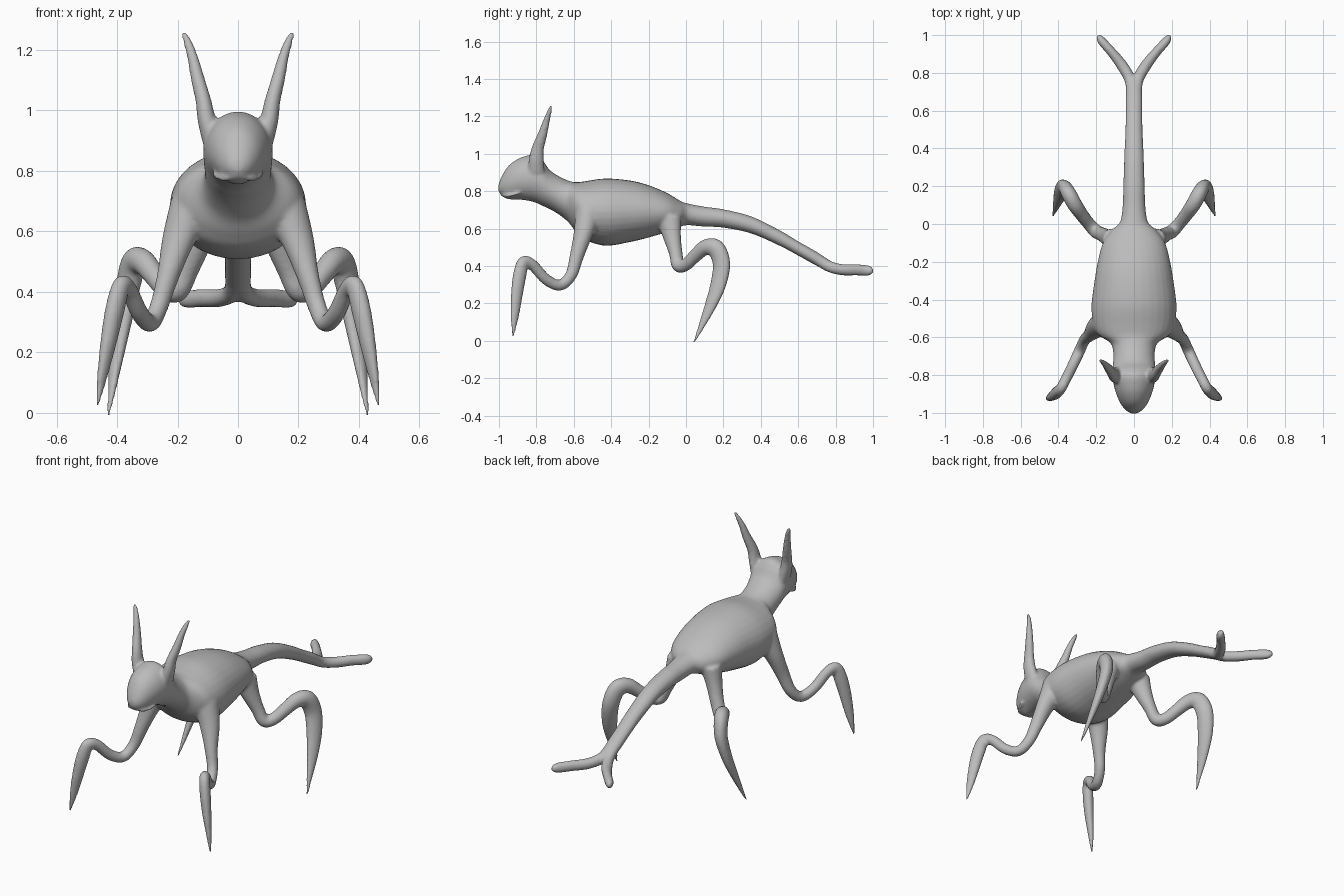
import bpy, bmesh, math
from mathutils import Vector

SIDES, STEPS = 32, 5


def spline(rows):
    """Catmull-Rom interpolation through rows of any length."""
    out = []
    for i in range(len(rows) - 1):
        p0, p1, p2, p3 = (rows[max(0, min(len(rows) - 1, i + k))] for k in (-1, 0, 1, 2))
        for s in range(STEPS):
            t = s / STEPS
            out.append([0.5 * (2 * b + (c - a) * t + (2 * a - 5 * b + 4 * c - d) * t * t
                               + (3 * b - a - 3 * c + d) * t ** 3)
                        for a, b, c, d in zip(p0, p1, p2, p3)])
    return out + [list(rows[-1])]


def skin(bm, rings):
    """Bridge closed rings and cap both ends."""
    loops = [[bm.verts.new(p) for p in r] for r in rings]
    for a, b in zip(loops, loops[1:]):
        for i in range(SIDES):
            j = (i + 1) % SIDES
            bm.faces.new((a[i], a[j], b[j], b[i]))
    bm.faces.new(loops[0][::-1])
    bm.faces.new(loops[-1])


def trunk(bm, rows):
    """Upright sections: y, top, bottom, half width."""
    rings = []
    for y, top, bot, w in spline(rows):
        ring = []
        for k in range(SIDES):
            a = 2 * math.pi * k / SIDES
            ring.append((w * math.cos(a), y, (top + bot) / 2 + (top - bot) / 2 * math.sin(a)))
        rings.append(ring)
    skin(bm, rings)


def limb(bm, rows, ref):
    """Mirrored pair of tubes: x, y, z, half size along ref, half size across it."""
    rows = spline(rows)
    pts = [Vector(r[:3]) for r in rows]
    for side in (1, -1):
        rings = []
        for i, r in enumerate(rows):
            t = (pts[min(i + 1, len(pts) - 1)] - pts[max(i - 1, 0)]).normalized()
            u = Vector(ref)
            u = (u - t * u.dot(t)).normalized()
            v = t.cross(u)
            ring = []
            for k in range(SIDES):
                a = 2 * math.pi * k / SIDES
                p = pts[i] + u * (max(r[3], .003) * math.cos(a)) + v * (max(r[4], .003) * math.sin(a))
                ring.append((p.x * side, p.y, p.z))
            rings.append(ring)
        skin(bm, rings)


bm = bmesh.new()

# head, neck, torso and tail in one sweep
trunk(bm, [
    (-1.003, .835, .80, .018), (-.985, .88, .775, .045), (-.95, .935, .757, .072),
    (-.90, .972, .755, .094), (-.85, .99, .75, .108), (-.80, .995, .737, .115),
    (-.765, .965, .72, .114), (-.73, .915, .705, .111), (-.68, .88, .675, .110),
    (-.63, .857, .635, .125), (-.59, .848, .585, .185), (-.54, .853, .54, .215),
    (-.43, .868, .508, .225), (-.30, .857, .528, .209), (-.20, .832, .552, .192),
    (-.10, .79, .582, .165), (-.03, .748, .61, .115), (.01, .734, .618, .074),
    (.10, .717, .61, .060), (.20, .703, .605, .057), (.35, .665, .573, .052),
    (.50, .592, .508, .046), (.60, .532, .455, .044), (.70, .475, .40, .043),
    (.78, .422, .362, .026)])

# tail fork
limb(bm, [(.012, .68, .45, .028, .03), (.02, .76, .40, .03, .03), (.06, .835, .38, .03, .03),
          (.12, .912, .379, .03, .025), (.165, .962, .376, .03, .024),
          (.184, .988, .375, .022, .018), (.192, 1.0, .375, .008, .008)], (0, 0, 1))

# ears
limb(bm, [(.088, -.80, .90, .03, .045), (.104, -.80, .97, .03, .04), (.114, -.792, 1.03, .026, .033),
          (.132, -.768, 1.10, .023, .026), (.151, -.745, 1.18, .018, .018),
          (.170, -.727, 1.235, .014, .011), (.182, -.719, 1.262, .006, .006)], (1, 0, 0))

# front legs
limb(bm, [(.155, -.52, .68, .07, .075), (.198, -.55, .57, .055, .05), (.232, -.585, .45, .036, .038),
          (.262, -.615, .35, .03, .032), (.29, -.675, .297, .03, .03), (.325, -.75, .33, .029, .03),
          (.36, -.82, .405, .028, .03), (.385, -.868, .42, .028, .034), (.405, -.889, .35, .03, .038),
          (.425, -.904, .25, .026, .034), (.447, -.915, .13, .016, .024),
          (.466, -.927, .02, .005, .007)], (.85, .5, 0))

# hind legs
limb(bm, [(.105, -.09, .65, .06, .07), (.135, -.075, .56, .045, .05), (.168, -.055, .47, .038, .036),
          (.20, -.04, .402, .037, .035), (.238, 0, .408, .034, .034), (.277, .05, .455, .036, .036),
          (.315, .105, .50, .04, .042), (.345, .16, .492, .04, .05), (.365, .19, .41, .036, .05),
          (.385, .172, .30, .03, .046), (.40, .136, .20, .023, .036),
          (.415, .088, .09, .014, .021), (.428, .042, -.01, .005, .006)], (.85, -.5, 0))

# upper lip
limb(bm, [(-.01, -.985, .785, .009, .009), (.04, -.968, .775, .009, .009),
          (.068, -.93, .778, .008, .008), (.085, -.89, .79, .005, .005)], (0, 0, 1))

bmesh.ops.recalc_face_normals(bm, faces=bm.faces)
mesh = bpy.data.meshes.new("creature_body")
bm.to_mesh(mesh)
bm.free()
body = bpy.data.objects.new("creature_body", mesh)
bpy.context.collection.objects.link(body)

grey = bpy.data.materials.new("plain_grey")
grey.diffuse_color = (.5, .5, .5, 1)
mesh.materials.append(grey)

# fuse all parts into one smooth skin
fuse = body.modifiers.new("fuse", 'REMESH')
fuse.mode = 'VOXEL'
fuse.voxel_size = .008
fuse.use_smooth_shade = True
soft = body.modifiers.new("soften", 'SMOOTH')
soft.factor = .5
soft.iterations = 8
